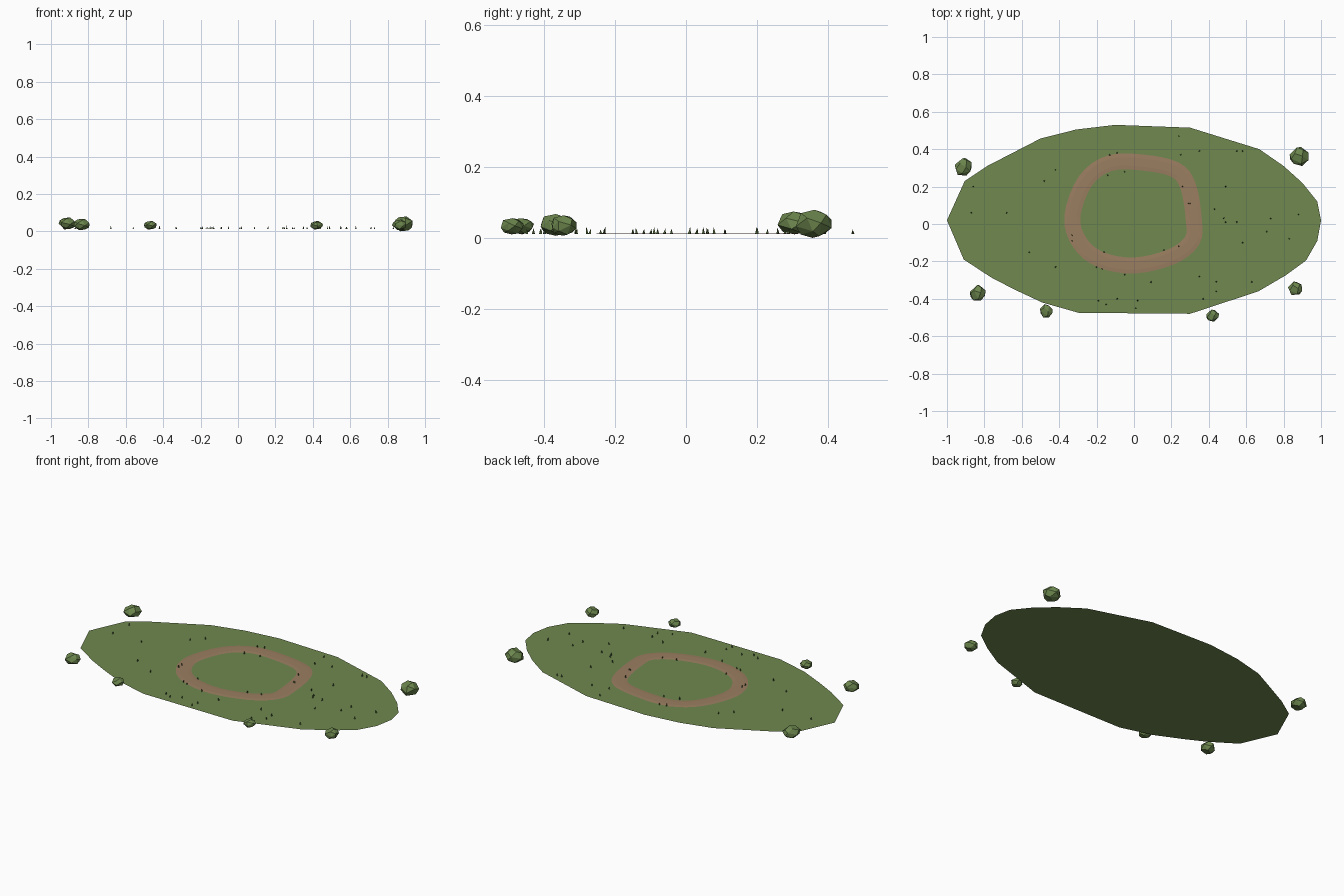
import bpy, bmesh, math, random
from mathutils import Vector

random.seed(4)
GROUND = 0.012

cube = bpy.data.objects.get("Cube")
if cube:
    bpy.data.objects.remove(cube, do_unlink=True)


def material(name, colour):
    mat = bpy.data.materials.new(name)
    mat.use_nodes = True
    rgba = (*colour, 1)
    mat.diffuse_color = rgba
    mat.node_tree.nodes["Principled BSDF"].inputs["Base Color"].default_value = rgba
    return mat


def finish(name, bm, mat):
    mesh = bpy.data.meshes.new(name)
    bm.to_mesh(mesh)
    bm.free()
    mesh.materials.append(mat)
    obj = bpy.data.objects.new(name, mesh)
    bpy.context.collection.objects.link(obj)
    return obj


meadow = material("meadow green", (0.16, 0.25, 0.08))
dirt = material("dirt brown", (0.33, 0.21, 0.12))
leaf = material("bush green", (0.15, 0.24, 0.075))
blade = material("grass blade green", (0.07, 0.12, 0.035))

# Ground: one flat irregular oval, counter-clockwise
outline = [(1, .02), (.98, .12), (.9, .22), (.8, .31), (.67, .4), (.3, .515),
           (-.1, .53), (-.31, .505), (-.5, .457), (-.785, .31), (-.905, .23),
           (-1, .02), (-.91, -.19), (-.765, -.285), (-.64, -.35), (-.49, -.42),
           (-.295, -.475), (.3, -.48), (.665, -.36), (.81, -.275),
           (.92, -.195), (.98, -.09)]
bm = bmesh.new()
bm.faces.new([bm.verts.new((x, y, GROUND)) for x, y in outline])
finish("meadow_ground", bm, meadow)


# Dirt track: a closed smooth loop swept with a low crowned section
def smooth_loop(points, steps):
    pts = [Vector(p) for p in points]
    n = len(pts)
    loop = []
    for i in range(n):
        a, b, c, d = (pts[(i + k - 1) % n] for k in range(4))
        for s in range(steps):
            t = s / steps
            loop.append(0.5 * (2 * b + (c - a) * t + (2 * a - 5 * b + 4 * c - d) * t * t
                               + (3 * b - a - 3 * c + d) * t ** 3))
    return loop


path = smooth_loop([(.32, .02), (.29, .2), (.22, .29), (.05, .328), (-.13, .325),
                    (-.26, .23), (-.33, .04), (-.29, -.1), (-.18, -.19),
                    (0, -.222), (.2, -.175), (.31, -.09)], 4)
section = [(-.043, .0006), (-.022, .002), (.022, .002), (.043, .0006)]
bm = bmesh.new()
rings = []
for i, p in enumerate(path):
    along = (path[(i + 1) % len(path)] - path[i - 1]).normalized()
    side = Vector((along.y, -along.x))
    rings.append([bm.verts.new((*(p + side * off), GROUND + h)) for off, h in section])
for i, ring in enumerate(rings):
    following = rings[(i + 1) % len(rings)]
    for k in range(len(section) - 1):
        bm.faces.new((ring[k], ring[k + 1], following[k + 1], following[k]))
finish("dirt_track", bm, dirt)


# Bushes: faceted hulls around scattered points on a squashed ball
def bush(name, x, y, radius, low, high):
    bm = bmesh.new()
    count = 18
    for i in range(count):
        z = 1 - 2 * (i + 0.5) / count
        r = math.sqrt(1 - z * z)
        turn = i * math.pi * (3 - math.sqrt(5)) + random.uniform(-.25, .25)
        grow = random.uniform(.92, 1.06)
        bm.verts.new((x + radius * grow * r * math.cos(turn),
                      y + radius * grow * r * math.sin(turn),
                      (low + high) / 2 + (high - low) / 2 * z * 1.05))
    bmesh.ops.convex_hull(bm, input=bm.verts)
    bmesh.ops.dissolve_limit(bm, angle_limit=math.radians(12),
                             verts=bm.verts, edges=bm.edges)
    bmesh.ops.recalc_face_normals(bm, faces=bm.faces)
    finish(name, bm, leaf)


bush("bush_back_right", -.913, .305, .05, .01, .075)
bush("bush_front_right", -.835, -.37, .046, .006, .068)
bush("bush_front_mid_right", -.47, -.465, .037, .01, .056)
bush("bush_front_mid_left", .42, -.49, .035, .01, .056)
bush("bush_front_left", .865, -.345, .04, .006, .064)
bush("bush_back_left", .885, .36, .054, 0, .08)

# Grass blades: slim three-sided spikes, positions in hundredths
spots = [(24, 47), (35, 39), (55, 39), (58, 39), (25, 37), (-13, 37), (-9, 38),
         (-42, 29), (-48, 23), (-86, 20), (-87, 6), (-68, 6), (-14, 26), (-5, 28),
         (26, 20), (49, 20), (30, 11), (29, 11), (43, 8), (48, 3), (49, 1),
         (55, 1), (73, 3), (88, 5), (58, -10), (71, -4), (83, -8), (63, -31),
         (44, -31), (35, -28), (37, -40), (44, -36), (24, -12), (16, -14),
         (9, -31), (2, -41), (1, -45), (-9, -40), (-15, -43), (-19, -41),
         (-17, -24), (-20, -23), (-5, -27), (-16, -15), (-33, -9), (-33, -6),
         (-42, -23), (-56, -15)]
bm = bmesh.new()
for x, y in spots:
    base = Vector((x / 100, y / 100, GROUND))
    height = random.uniform(.011, .02)
    heading = random.uniform(0, math.tau)
    feet = [bm.verts.new(base + Vector((math.cos(heading + k * math.tau / 3),
                                        math.sin(heading + k * math.tau / 3), 0)) * .005)
            for k in range(3)]
    tip = bm.verts.new(base + Vector((random.uniform(-.003, .003),
                                      random.uniform(-.003, .003), height)))
    for k in range(3):
        bm.faces.new((feet[k], feet[(k + 1) % 3], tip))
finish("grass_blades", bm, blade)
